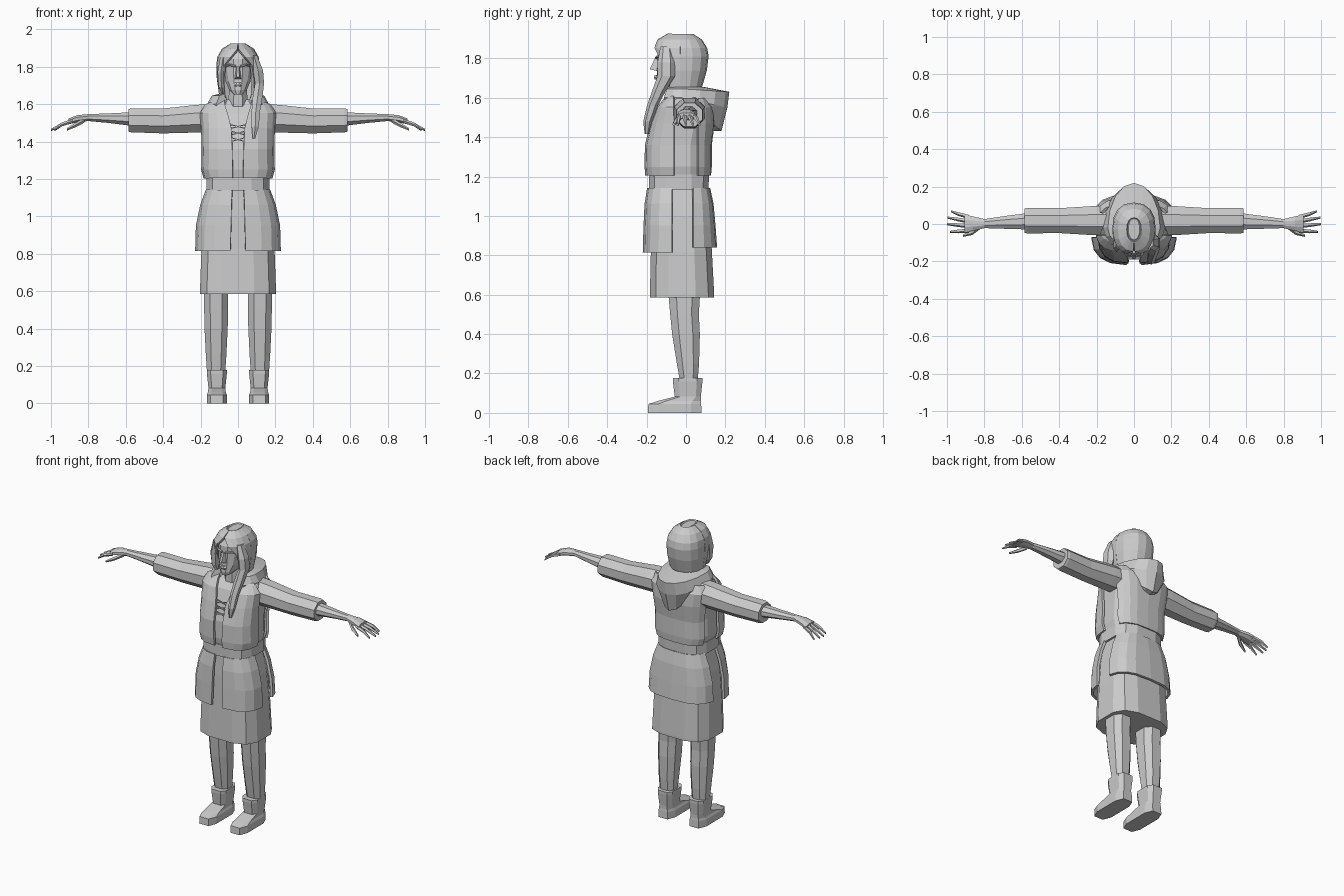
import bpy, math

mat = bpy.data.materials.new("plain grey")
mat.diffuse_color = (0.6, 0.6, 0.6, 1)


def grid(name, rows, closed=True, caps=True, thick=0):
    """Skin rows of points; closed rows make tubes, open rows make panels."""
    n = len(rows[0])
    verts = [p for r in rows for p in r]
    faces = []
    for i in range(len(rows) - 1):
        for j in range(n if closed else n - 1):
            k = (j + 1) % n
            faces.append((i * n + j, i * n + k, (i + 1) * n + k, (i + 1) * n + j))
    if closed and caps:
        faces.append(tuple(reversed(range(n))))
        faces.append(tuple(range(len(verts) - n, len(verts))))
    me = bpy.data.meshes.new(name)
    me.from_pydata(verts, [], faces)
    if closed and caps:
        import bmesh
        bm = bmesh.new()
        bm.from_mesh(me)
        bmesh.ops.recalc_face_normals(bm, faces=bm.faces)
        bm.to_mesh(me)
        bm.free()
    me.materials.append(mat)
    ob = bpy.data.objects.new(name, me)
    bpy.context.collection.objects.link(ob)
    if thick:
        m = ob.modifiers.new("thickness", 'SOLIDIFY')
        m.thickness, m.offset = thick, 0
    return ob


def power(v, e):
    return math.copysign(abs(v) ** e, v)


def plan(row, a, e=0.65, cx=0):
    """Point on a rounded-box outline; row = z, half width, front y, back y."""
    z, rx, yf, yb = row[:4]
    return (cx + rx * power(math.cos(a), e),
            (yf + yb) / 2 + (yb - yf) / 2 * power(math.sin(a), e), z)


def body(name, rows, n=12, e=0.65, cx=0):
    return grid(name, [[plan(r, (j + 0.5) * math.tau / n, e, cx)
                        for j in range(n)] for r in rows])


def front_panel(name, rows, s, y_end, thick, n=4, e=0.65):
    """Panel from x = row[4] on the front round to y_end on the side."""
    out = []
    for r in rows:
        cy, ry = (r[2] + r[3]) / 2, (r[3] - r[2]) / 2
        a0 = -math.acos(min(1, r[4] / r[1]) ** (1 / e))
        a1 = math.asin(power((y_end - cy) / ry, 1 / e))
        pts = [plan(r, a0 + (a1 - a0) * j / n, e) for j in range(n + 1)]
        out.append([(s * x, y, z) for x, y, z in pts])
    return grid(name, out, closed=False, thick=thick)


def back_panel(name, rows, y_start, thick, n=8, e=0.65):
    out = []
    for r in rows:
        cy, ry = (r[2] + r[3]) / 2, (r[3] - r[2]) / 2
        a0 = math.asin(power((y_start - cy) / ry, 1 / e))
        out.append([plan(r, a0 + (math.pi - 2 * a0) * j / n, e) for j in range(n + 1)])
    return grid(name, out, closed=False, thick=thick)


def limb(name, secs, s=1, n=8, upright=False):
    """Tube through (x, y, z, r1, r2); sections lie in yz, or in xy if upright."""
    rows = []
    for x, y, z, r1, r2 in secs:
        ring = []
        for j in range(n):
            a = (j + 0.5) * math.tau / n
            u, v = r1 * math.cos(a), r2 * math.sin(a)
            ring.append((s * (x + u), y + v, z) if upright else (s * x, y + u, z + v))
        rows.append(ring)
    return grid(name, rows)


# Torso, vest panels and belt
torso = [(1.19, .165, -.18, .105), (1.25, .178, -.19, .11), (1.36, .175, -.188, .11),
         (1.47, .18, -.16, .125), (1.55, .19, -.13, .12), (1.595, .17, -.09, .09),
         (1.625, .09, -.07, .06)]
body("shirt", torso)
gap = [.028, .028, .03, .035, .055, .07, .07]
vest = [(z, rx + .012, yf - .014, yb + .014, g)
        for (z, rx, yf, yb), g in zip(torso, gap)]
vest[0] = (1.205, .178, -.2, .12, .028)
for s, side in ((-1, "right"), (1, "left")):
    front_panel("vest_front_" + side, vest, s, -.06, .014)
back_panel("vest_back", vest[:-1], .06, .014)
body("belt", [(1.135, .172, -.192, .118), (1.21, .172, -.192, .12)])

# Shirt laces
for i in range(3):
    z = 1.41 + i * .035
    for s in (-1, 1):
        limb("lace", [(-.045, -.183 + i * .007, z - s * .012, .004, .004),
                      (.045, -.183 + i * .007, z + s * .012, .004, .004)], n=4)

# Tunic skirt and split jacket tails
body("skirt", [(.585, .208, -.187, .147), (.6, .208, -.187, .147), (.82, .2, -.182, .135),
               (1.0, .185, -.18, .125), (1.14, .158, -.175, .108)])
tail = [(.815, .222, -.212, .15, .04), (.95, .218, -.208, .142, .036),
        (1.06, .195, -.203, .132, .034), (1.14, .165, -.19, .115, .03)]
for s, side in ((-1, "right"), (1, "left")):
    front_panel("jacket_front_" + side, tail, s, -.07, .016)
back_panel("jacket_back", [(.84,) + tail[0][1:]] + tail[1:], .035, .016)

# Legs and boots
for s, side in ((-1, "right"), (1, "left")):
    body("leg_" + side, [(.14, .05, -.03, .06), (.25, .058, -.05, .07), (.4, .066, -.075, .075),
                         (.5, .068, -.085, .07), (.66, .07, -.1, .08)], 8, .8, s * .117)
    body("boot_" + side, [(0, .056, -.2, .085), (.045, .056, -.197, .083),
                          (.06, .05, -.15, .08), (.082, .047, -.06, .078),
                          (.16, .056, -.07, .087), (.178, .056, -.07, .087)], 8, .55, s * .113)

# Sleeves, forearms and hands
for s, side in ((-1, "right"), (1, "left")):
    limb("sleeve_" + side, [(.14, .018, 1.525, .085, .082), (.22, .018, 1.522, .084, .08),
                            (.4, .018, 1.51, .072, .072), (.57, .018, 1.513, .074, .069),
                            (.585, .018, 1.513, .07, .065)], s)
    limb("hand_" + side, [(.56, .015, 1.52, .048, .04), (.7, .008, 1.525, .036, .027),
                          (.8, .002, 1.528, .026, .02), (.86, .002, 1.521, .042, .021),
                          (.905, .003, 1.508, .05, .017)], s)
    for i, (x, y) in enumerate(((.978, .068), (.997, .035), (1.0, .0), (.985, -.042))):
        y0 = .04 - i * .025
        limb("finger_" + side, [(.885, y0, 1.51, .012, .012),
                                (.94, (y0 + y) / 2, 1.492, .011, .011),
                                (x, y, 1.462, .006, .006)], s, 5)
    limb("thumb_" + side, [(.82, -.012, 1.515, .014, .014), (.865, -.045, 1.49, .014, .013),
                           (.915, -.062, 1.465, .007, .007)], s, 5)

# Hood resting on the shoulders
hood = []
for i in range(13):
    t = math.radians(-135 + 22.5 * i)
    c, sn = math.cos(t), math.sin(t)
    b = max(0, c)
    hood.append([(.085 * sn, -.02 + .09 * c, 1.58),
                 (.1 * sn, -.02 + (.11 if c > 0 else .09) * c, 1.655),
                 (.14 * sn, -.02 + (.24 if c > 0 else .11) * c, 1.645 - .015 * b),
                 (.165 * sn, -.02 + (.23 if c > 0 else .13) * c, 1.60 - .05 * b),
                 (.16 * sn * (1 - .35 * b), -.02 + (.2 if c > 0 else .12) * c, 1.575 - .145 * b ** 1.3),
                 (.14 * sn * (1 - .35 * b), -.02 + .12 * c, 1.56 - .13 * b ** 1.3)])
grid("hood", hood)

# Neck, head and face details
body("neck", [(1.58, .06, -.1, .04), (1.7, .048, -.1, .04)], 8, .9)
body("head", [(1.652, .025, -.15, -.08), (1.675, .048, -.155, -.02), (1.72, .068, -.15, .04),
              (1.78, .078, -.148, .07), (1.84, .08, -.148, .08), (1.89, .065, -.12, .06)], 12, .85)
grid("nose", [[(-.009, -.145, 1.80), (.009, -.145, 1.80), (.006, -.158, 1.80), (-.006, -.158, 1.80)],
              [(-.018, -.145, 1.735), (.018, -.145, 1.735), (.007, -.184, 1.745), (-.007, -.184, 1.745)]])
body("lips", [(1.693, .02, -.16, -.12), (1.703, .025, -.165, -.12), (1.715, .018, -.16, -.12)], 8, .9)
for s in (-1, 1):
    limb("brow", [(.012, -.15, 1.803, .009, .006), (.045, -.143, 1.81, .009, .006),
                  (.07, -.118, 1.803, .009, .005)], s, 6)

# Hair shell, open round the face, with hanging locks
hair = [(1.6, .075, -.10, .055, .06), (1.66, .095, -.115, .075, .08),
        (1.74, .106, -.135, .098, .078), (1.81, .108, -.152, .107, .068),
        (1.85, .103, -.158, .1, .035), (1.89, .08, -.14, .075, .002), (1.918, .035, -.09, .03, 0)]
for s, side in ((-1, "right"), (1, "left")):
    front_panel("hair_" + side, hair, s, -.03, .016, 4, .85)
back_panel("hair_back", hair, -.03, .016, 8, .85)
body("crown", [(1.885, .078, -.135, .07), (1.92, .03, -.085, .03)], 10, .85)
limb("long_lock", [(.085, -.1, 1.86, .02, .03), (.108, -.1, 1.78, .03, .045),
                   (.115, -.1, 1.71, .028, .045), (.105, -.135, 1.64, .03, .035),
                   (.095, -.17, 1.56, .026, .028), (.092, -.195, 1.48, .022, .022),
                   (.085, -.2, 1.415, .008, .01)], 1, 6, True)
limb("short_lock", [(.08, -.105, 1.85, .018, .03), (.092, -.11, 1.77, .02, .04),
                    (.088, -.11, 1.69, .017, .033), (.08, -.105, 1.655, .008, .015)], -1, 6, True)
